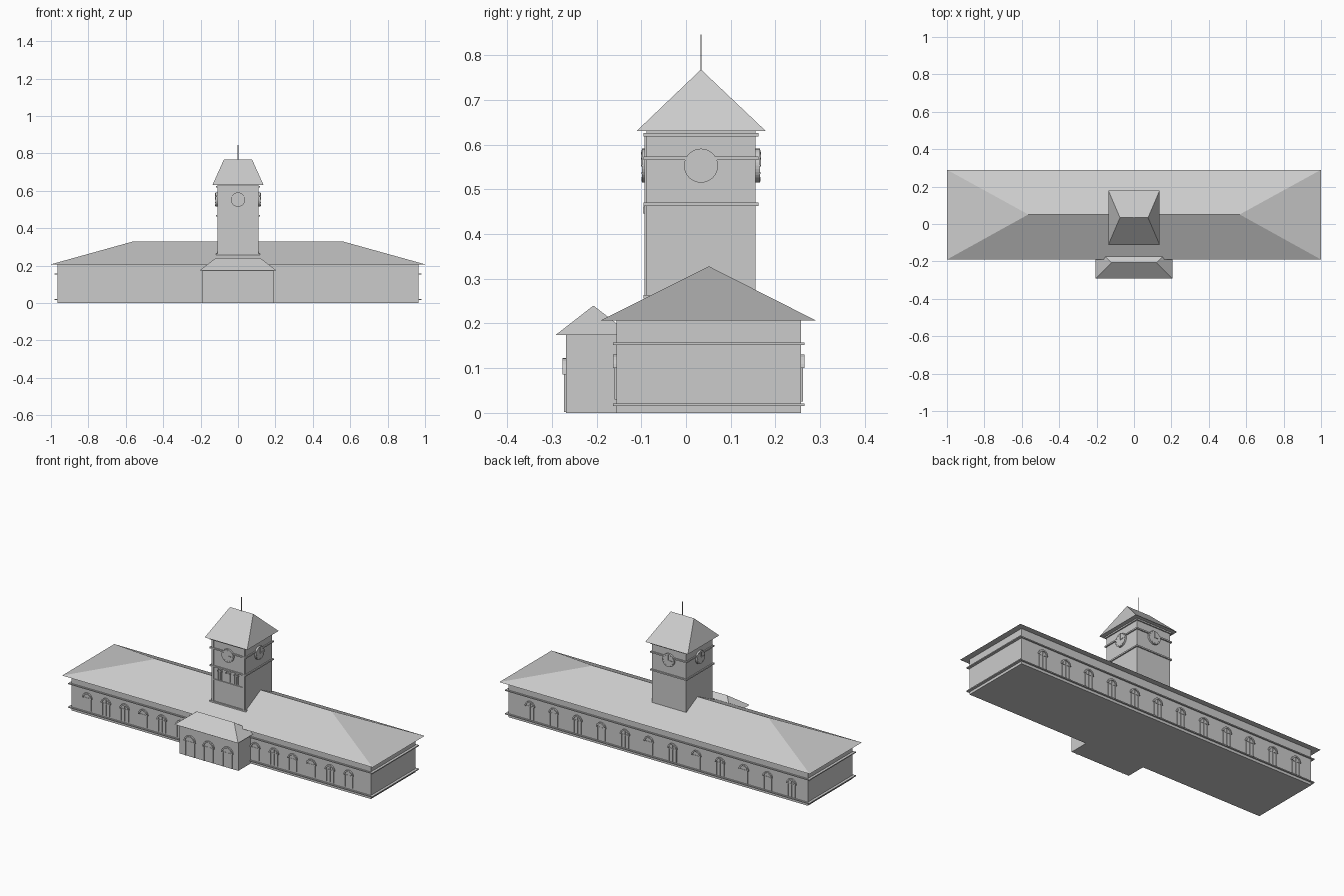
import bpy, bmesh, math
from mathutils import Matrix, Vector

if "Cube" in bpy.data.objects:
    bpy.data.objects.remove(bpy.data.objects["Cube"])


def finish(name, bm):
    bmesh.ops.recalc_face_normals(bm, faces=bm.faces)
    me = bpy.data.meshes.new(name)
    bm.to_mesh(me)
    bm.free()
    ob = bpy.data.objects.new(name, me)
    bpy.context.collection.objects.link(ob)
    return ob


def add_box(bm, x0, x1, y0, y1, z0, z1, mat=Matrix()):
    m = Matrix.Translation(((x0 + x1) / 2, (y0 + y1) / 2, (z0 + z1) / 2))
    m = mat @ m @ Matrix.Diagonal((x1 - x0, y1 - y0, z1 - z0, 1))
    bmesh.ops.create_cube(bm, size=1, matrix=m)


def box(name, *dims):
    bm = bmesh.new()
    add_box(bm, *dims)
    return finish(name, bm)


def hip_roof(name, hx, y0, y1, z, ridge_x, ridge_y, ridge_z):
    bm = bmesh.new()
    e = [bm.verts.new(p) for p in ((-hx, y0, z), (hx, y0, z), (hx, y1, z), (-hx, y1, z))]
    a, b = (bm.verts.new((s * ridge_x, ridge_y, ridge_z)) for s in (-1, 1))
    for f in ((e[0], e[1], b, a), (e[2], e[3], a, b), (e[1], e[2], b), (e[3], e[0], a), e):
        bm.faces.new(f)
    return finish(name, bm)


def add_prism(bm, pts, y0, y1, mat):
    """Extrude an x-z outline from y0 to y1."""
    f = [bm.verts.new(mat @ Vector((x, y0, z))) for x, z in pts]
    k = [bm.verts.new(mat @ Vector((x, y1, z))) for x, z in pts]
    bm.faces.new(f)
    bm.faces.new(k[::-1])
    for i in range(len(pts)):
        j = (i + 1) % len(pts)
        bm.faces.new((f[i], f[j], k[j], k[i]))


def arc(r, z, n=10):
    return [(r * math.cos(math.pi * i / n), z + r * math.sin(math.pi * i / n)) for i in range(n + 1)]


def add_window(bm, mat, r, z0, spring, hood):
    # arched pane, moulded hood, jambs and glazing bars; outward is local -y
    add_prism(bm, [(-r, z0), (r, z0)] + arc(r, spring), -0.002, 0.004, mat)
    add_prism(bm, arc(r + hood, spring) + arc(r, spring)[::-1], -0.008, 0.004, mat)
    w = hood * 0.6
    for s in (-1, 1):
        add_box(bm, s * r - w / 2, s * r + w / 2, -0.005, 0.004, z0, spring, mat)
    add_box(bm, -0.002, 0.002, -0.004, 0.004, z0, spring + r, mat)
    add_box(bm, -r, r, -0.004, 0.004, spring - 0.002, spring + 0.002, mat)


def windows(name, xs, y, turn, *args):
    bm = bmesh.new()
    for x in xs:
        add_window(bm, Matrix.Translation((x, y, 0)) @ Matrix.Rotation(turn, 4, 'Z'), *args)
    return finish(name, bm)


# main hall
box("hall_walls", -0.965, 0.965, -0.155, 0.257, 0, 0.209)
for n, z in (("base", 0.018), ("upper", 0.155)):
    box("hall_%s_course" % n, -0.98, 0.98, -0.163, 0.265, z - 0.003, z + 0.003)
hip_roof("hall_roof", 1.0, -0.19, 0.29, 0.207, 0.565, 0.051, 0.328)
front_x = [-0.861 + 0.1203 * i for i in range(15)]
windows("hall_front_windows", [x for x in front_x if abs(x) > 0.2], -0.155, 0, 0.023, 0.03, 0.1, 0.008)
windows("hall_back_windows", [-0.861 + 0.1532 * i for i in range(12)], 0.257, math.pi,
        0.023, 0.025, 0.1, 0.008)

# entrance porch
box("porch_walls", -0.19, 0.19, -0.268, -0.15, 0, 0.175)
hip_roof("porch_roof", 0.205, -0.292, -0.122, 0.174, 0.12, -0.207, 0.24)
windows("porch_doors", (-0.121, 0, 0.121), -0.268, 0, 0.029, 0.002, 0.086, 0.008)

# clock tower
TY = 0.0335
box("tower_walls", -0.11, 0.11, -0.088, 0.155, 0.2, 0.631)
for i, z in enumerate((0.467, 0.57, 0.622)):
    box("tower_course_%d" % (i + 1), -0.117, 0.117, -0.095, 0.162, z - 0.004, z + 0.004)
box("tower_base_course", -0.117, 0.117, -0.095, -0.08, 0.256, 0.264)
hip_roof("tower_roof", 0.137, -0.111, 0.179, 0.63, 0.075, TY, 0.768)
box("finial", -0.0015, 0.0015, TY - 0.0015, TY + 0.0015, 0.76, 0.846)
windows("tower_windows", (-0.053, 0, 0.053), -0.088, 0, 0.011, 0.398, 0.446, 0.005)

# raised frame round the front tower panel
bm = bmesh.new()
for s in (-1, 1):
    add_box(bm, s * 0.1 - 0.006, s * 0.1 + 0.006, -0.093, -0.085, 0.264, 0.618)
add_box(bm, -0.1, 0.1, -0.093, -0.085, 0.386, 0.393)
finish("tower_front_frame", bm)

# one clock on each tower side: dial, rim, hour marks and hands at three o'clock
for name, x, y, turn in (("front", 0, -0.088, 0), ("right", 0.11, TY, 90),
                         ("back", 0, 0.155, 180), ("left", -0.11, TY, 270)):
    m = Matrix.Translation((x, y, 0.553)) @ Matrix.Rotation(math.radians(turn), 4, 'Z')
    bm = bmesh.new()
    circle = [(math.cos(math.tau * i / 32), math.sin(math.tau * i / 32)) for i in range(32)]
    add_prism(bm, [(0.038 * a, 0.038 * b) for a, b in circle], -0.010, 0.002, m)
    for h in range(12):
        r = m @ Matrix.Rotation(math.tau * h / 12, 4, 'Y')
        add_box(bm, -0.001, 0.001, -0.012, -0.009, 0.030, 0.035, r)
    add_box(bm, -0.0015, 0.0015, -0.013, -0.009, -0.002, 0.032, m)
    add_box(bm, -0.002, 0.022, -0.013, -0.009, -0.002, 0.002, m)
    finish("clock_" + name, bm)
